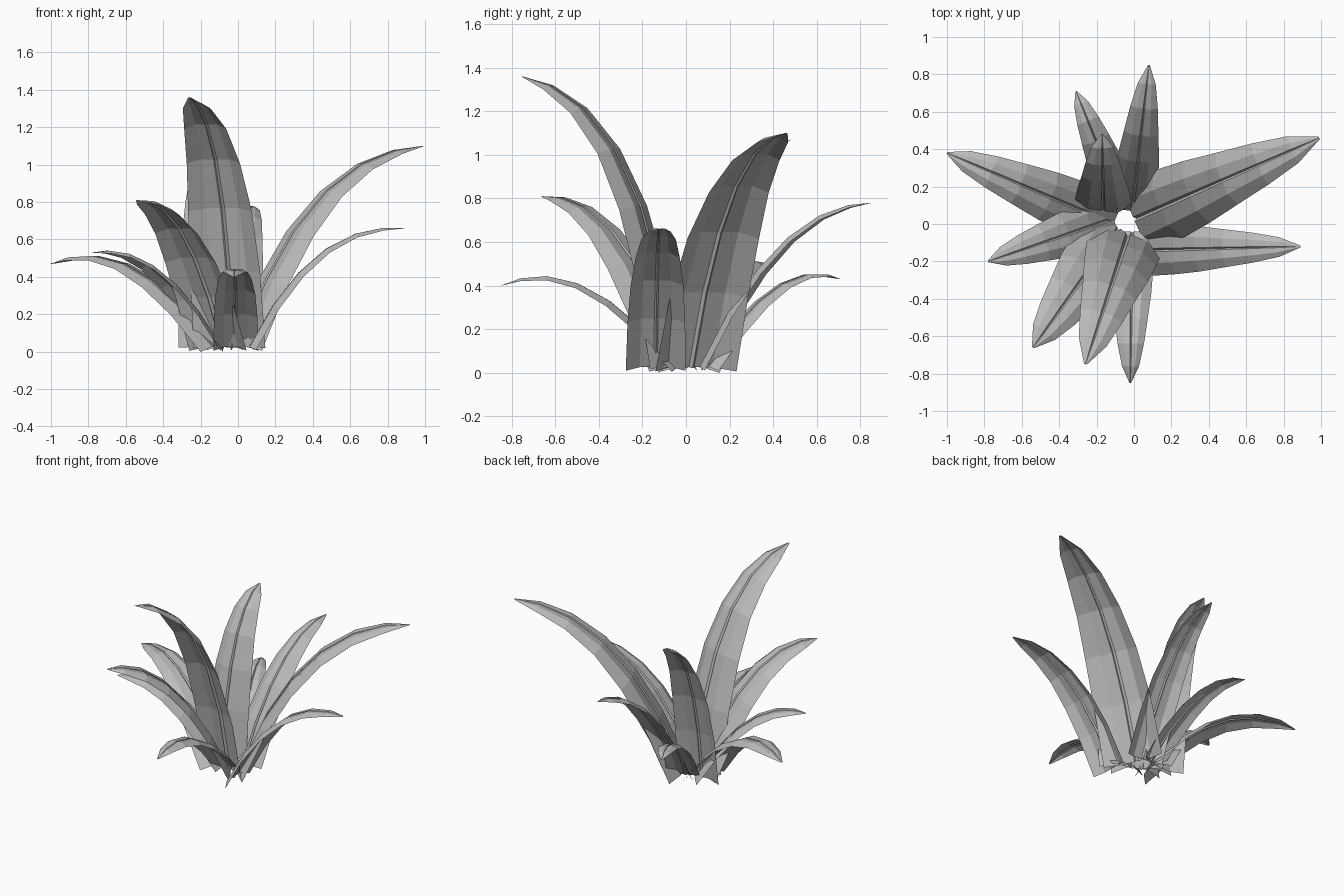
import bpy
import bmesh
from mathutils import Vector

cube = bpy.data.objects.get("Cube")
if cube:
    bpy.data.objects.remove(cube, do_unlink=True)

# One grey for the whole plant
grey = bpy.data.materials.new("leaf_grey")
grey.use_nodes = True
grey.diffuse_color = (0.5, 0.5, 0.5, 1)
bsdf = grey.node_tree.nodes["Principled BSDF"]
bsdf.inputs["Base Color"].default_value = (0.5, 0.5, 0.5, 1)
bsdf.inputs["Roughness"].default_value = 0.8

# Relative half width at each station along a leaf
OUTLINE = [(0, 1.1), (0.18, 1.06), (0.36, 0.97), (0.54, 0.81),
           (0.72, 0.64), (0.88, 0.42), (1, 0.04)]

# Half cross-section: across, lift (arched blade with a narrow midrib groove)
HALF = [(1, -0.27), (0.52, 0.0), (0.065, 0.0)]
SECTION = HALF + [(0, -0.07)] + [(-a, l) for a, l in reversed(HALF)]


def leaf(name, root, tip, bend, bend_z, half_width):
    """Arched leaf along a quadratic curve from root to tip."""
    p0 = Vector((*root, 0.025))
    p2 = Vector(tip)
    p1 = p0.lerp(p2, bend)
    p1.z = bend_z
    out = Vector((p2.x - p0.x, p2.y - p0.y, 0)).normalized()
    side = Vector((0, 0, 1)).cross(out)

    bm = bmesh.new()
    rings = []
    for t, w in OUTLINE:
        centre = p0.lerp(p1, t).lerp(p1.lerp(p2, t), t)
        tangent = (p1 - p0).lerp(p2 - p1, t).normalized()
        normal = tangent.cross(side)
        width = half_width * w
        rings.append([bm.verts.new(centre + side * a * width + normal * l * width)
                      for a, l in SECTION])
    for low, high in zip(rings, rings[1:]):
        for i in range(len(SECTION) - 1):
            bm.faces.new((low[i], low[i + 1], high[i + 1], high[i]))
    bmesh.ops.recalc_face_normals(bm, faces=bm.faces)
    if sum(f.normal.z for f in bm.faces) < 0:
        bmesh.ops.reverse_faces(bm, faces=bm.faces)

    mesh = bpy.data.meshes.new(name)
    bm.to_mesh(mesh)
    bm.free()
    mesh.materials.append(grey)
    bpy.context.collection.objects.link(bpy.data.objects.new(name, mesh))


# Rosette of leaves: name, root, tip, bend position, bend height, half width
leaf("left_tall_leaf", (0.0, 0.025), (0.99, 0.46, 1.10), 0.37, 1.07, 0.185)
leaf("left_low_leaf", (0.06, -0.14), (0.89, -0.12, 0.66), 0.41, 0.71, 0.125)
leaf("front_low_leaf", (-0.01, -0.04), (-0.02, -0.85, 0.40), 0.55, 0.58, 0.11)
leaf("front_tall_leaf", (-0.03, -0.05), (-0.26, -0.75, 1.36), 0.21, 1.26, 0.185)
leaf("front_right_leaf", (-0.08, -0.02), (-0.54, -0.66, 0.81), 0.44, 0.84, 0.172)
leaf("right_front_leaf", (-0.11, 0.03), (-0.78, -0.20, 0.53), 0.50, 0.61, 0.125)
leaf("right_back_leaf", (-0.11, 0.0), (-1.0, 0.38, 0.47), 0.53, 0.66, 0.14)
leaf("back_low_leaf", (-0.06, 0.09), (-0.31, 0.71, 0.43), 0.56, 0.56, 0.095)
leaf("back_middle_leaf", (-0.01, 0.07), (0.08, 0.85, 0.78), 0.45, 0.78, 0.115)
leaf("back_tall_leaf", (-0.165, 0.06), (-0.17, 0.48, 1.07), 0.22, 1.0, 0.14)
